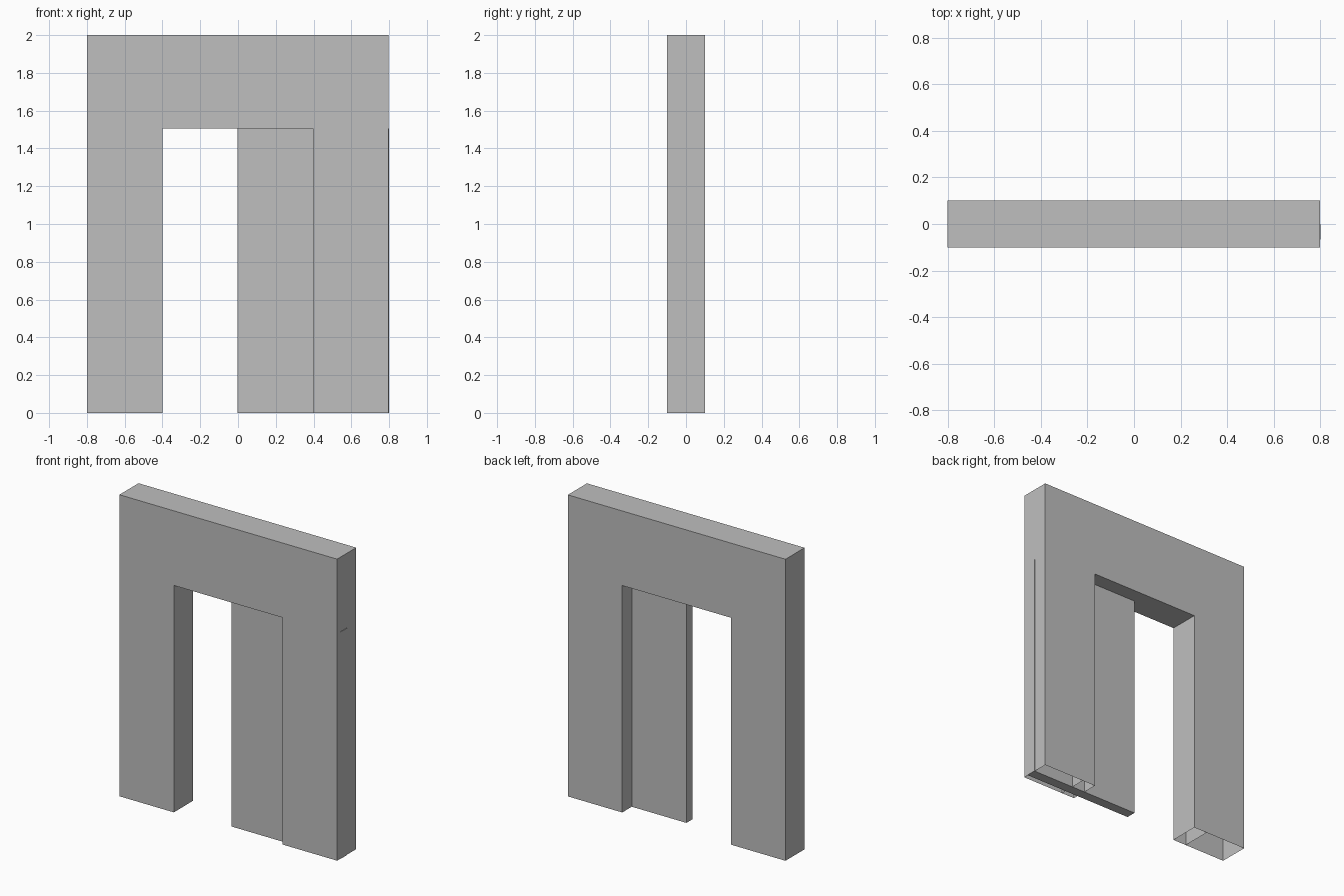
import bpy, bmesh

if "Cube" in bpy.data.objects:
    bpy.data.objects.remove(bpy.data.objects["Cube"])

grey = bpy.data.materials.new("plain_grey")
grey.diffuse_color = (0.52, 0.52, 0.52, 1)
grey.use_nodes = True
grey.node_tree.nodes["Principled BSDF"].inputs["Base Color"].default_value = grey.diffuse_color


def finish(name, bm):
    mesh = bpy.data.meshes.new(name)
    bm.to_mesh(mesh)
    bm.free()
    mesh.materials.append(grey)
    obj = bpy.data.objects.new(name, mesh)
    bpy.context.collection.objects.link(obj)
    return obj


def strip(bm, outline, y0, y1):
    """Sheets along an open x-z outline, spanning the wall depth."""
    for (xa, za), (xb, zb) in zip(outline, outline[1:]):
        bm.faces.new([bm.verts.new(p) for p in
                      ((xa, y0, za), (xb, y0, zb), (xb, y1, zb), (xa, y1, za))])


def arch(x0, x1, z):
    return [(x0, 0), (x0, z), (x1, z), (x1, 0)]


L, R, IL, IR, TOP, HEAD, D = -0.8, 0.797, -0.401, 0.398, 2.0, 1.505, 0.1
outer, inner = arch(L, R, TOP), arch(IL, IR, HEAD)

# Wall: hollow shell around the doorway, open along the floor
bm = bmesh.new()
for y in (-D, D):
    for quad in ([(L, 0), (IL, 0), (IL, HEAD), (L, HEAD)],
                 [(IR, 0), (R, 0), (R, HEAD), (IR, HEAD)],
                 [(L, HEAD), (IL, HEAD), (IR, HEAD), (R, HEAD), (R, TOP), (L, TOP)]):
        bm.faces.new([bm.verts.new((x, y, z)) for x, z in quad])
strip(bm, outer, -D, D)
strip(bm, inner, -D, D)
bmesh.ops.remove_doubles(bm, verts=bm.verts, dist=1e-5)
bmesh.ops.recalc_face_normals(bm, faces=bm.faces)
# outward direction is certain from the top face
top = max(bm.faces, key=lambda f: f.calc_center_median().z)
if top.normal.z < 0:
    bmesh.ops.reverse_faces(bm, faces=bm.faces)
finish("wall", bm)

# Inner frame lining, hidden inside the wall
bm = bmesh.new()
strip(bm, arch(-0.5, 0.495, 1.6), -D, D)
bmesh.ops.remove_doubles(bm, verts=bm.verts, dist=1e-5)
finish("inner_frame", bm)

# Sliding door, half drawn into the wall and just showing at the far end
bm = bmesh.new()
bmesh.ops.create_cube(bm, size=1)
for v in bm.verts:
    v.co.x = 0.8 if v.co.x > 0 else -0.003
    v.co.y = 0.0 if v.co.y > 0 else -0.066
    v.co.z = HEAD if v.co.z > 0 else 0.0
finish("sliding_door", bm)
